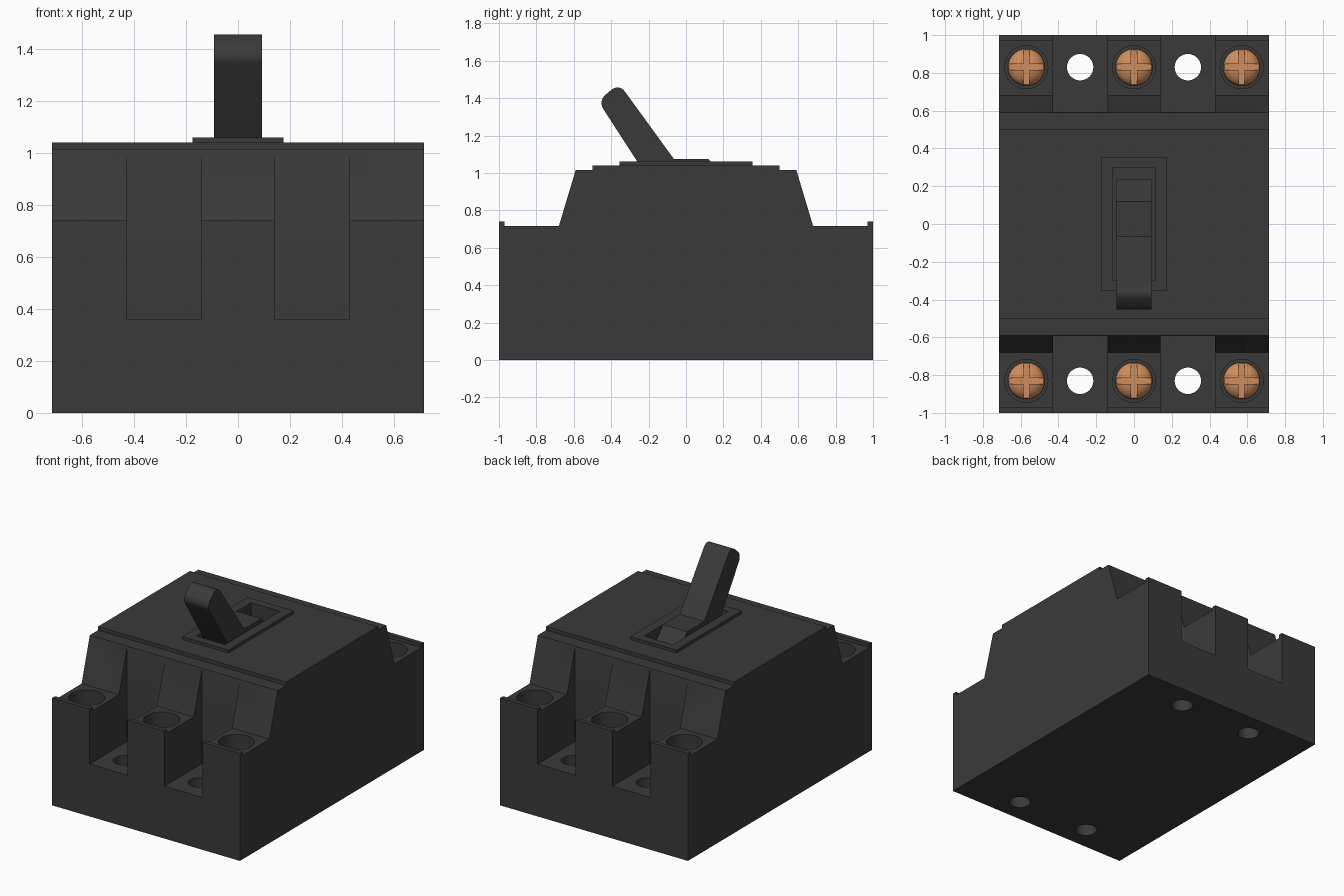
import bpy, bmesh, math
from mathutils import Matrix

cube = bpy.data.objects.get("Cube")
if cube:
    bpy.data.objects.remove(cube, do_unlink=True)


def material(name, rgb):
    m = bpy.data.materials.new(name)
    m.use_nodes = True
    m.diffuse_color = (*rgb, 1)
    bsdf = m.node_tree.nodes["Principled BSDF"]
    bsdf.inputs["Base Color"].default_value = (*rgb, 1)
    bsdf.inputs["Roughness"].default_value = 0.6
    return m


DARK = material("dark grey plastic", (0.042, 0.042, 0.042))
COPPER = material("copper", (0.62, 0.27, 0.11))


def finish(name, bm, mat):
    bmesh.ops.recalc_face_normals(bm, faces=bm.faces)
    mesh = bpy.data.meshes.new(name)
    bm.to_mesh(mesh)
    bm.free()
    mesh.materials.append(mat)
    ob = bpy.data.objects.new(name, mesh)
    bpy.context.collection.objects.link(ob)
    return ob


def prism(name, pts, half_x, mat=DARK, round_corners=(), radius=0.05):
    """Side profile in (y, z), extruded across x; chosen corners are rounded."""
    bm = bmesh.new()
    low = [bm.verts.new((-half_x, y, z)) for y, z in pts]
    high = [bm.verts.new((half_x, y, z)) for y, z in pts]
    bm.faces.new(low)
    bm.faces.new(high)
    n = len(pts)
    for i in range(n):
        j = (i + 1) % n
        bm.faces.new((low[i], low[j], high[j], high[i]))
    edges = [bm.edges.get((low[i], high[i])) for i in round_corners]
    if edges:
        bmesh.ops.bevel(bm, geom=edges, offset=radius, segments=8,
                        profile=0.5, affect='EDGES')
    return finish(name, bm, mat)


def boxes(name, bounds, mat=DARK):
    bm = bmesh.new()
    for x0, x1, y0, y1, z0, z1 in bounds:
        m = (Matrix.Translation(((x0 + x1) / 2, (y0 + y1) / 2, (z0 + z1) / 2))
             @ Matrix.Diagonal((x1 - x0, y1 - y0, z1 - z0, 1)))
        bmesh.ops.create_cube(bm, size=1, matrix=m)
    return finish(name, bm, mat)


def cylinders(name, centres, r, z0, z1):
    bm = bmesh.new()
    for x, y in centres:
        bmesh.ops.create_cone(bm, cap_ends=True, segments=32, radius1=r, radius2=r,
                              depth=z1 - z0,
                              matrix=Matrix.Translation((x, y, (z0 + z1) / 2)))
    return finish(name, bm, DARK)


def cut(ob, cutter):
    mod = ob.modifiers.new("cut", 'BOOLEAN')
    mod.operation = 'DIFFERENCE'
    mod.solver = 'EXACT'
    mod.object = cutter
    bpy.context.view_layer.objects.active = ob
    bpy.ops.object.modifier_apply(modifier=mod.name)


def discard(*cutters):
    for c in cutters:
        bpy.data.objects.remove(c, do_unlink=True)


def smooth(ob):
    bpy.ops.object.select_all(action='DESELECT')
    ob.select_set(True)
    bpy.context.view_layer.objects.active = ob
    bpy.ops.object.shade_smooth_by_angle(angle=math.radians(30))


SIDES = (-1, 1)
END_Y = 0.83

# Housing: mirrored side profile with end lips, sloped shoulders and raised top
half = [(1, 0), (1, 0.74), (0.97, 0.74), (0.97, 0.715), (0.68, 0.715),
        (0.59, 1.015), (0.5, 1.015), (0.5, 1.04)]
housing = prism("housing", half + [(-y, z) for y, z in reversed(half)], 0.715)
bezel = boxes("handle_bezel", [(-0.175, 0.175, -0.355, 0.355, 1.04, 1.06)])

# Slots between the poles, mounting holes, terminal wells and handle pit
slots = boxes("slot_cutter", [
    (min(sx * 0.14, sx * 0.43), max(sx * 0.14, sx * 0.43),
     min(sy * 0.594, sy * 1.1), max(sy * 0.594, sy * 1.1), 0.36, 1.2)
    for sx in SIDES for sy in SIDES])
mounts = cylinders("mount_cutter", [(sx * 0.285, sy * END_Y)
                                    for sx in SIDES for sy in SIDES], 0.07, -0.1, 0.5)
terminals = [(x, sy * END_Y) for x in (-0.57, 0, 0.57) for sy in SIDES]
wells = cylinders("well_cutter", terminals, 0.114, 0.45, 0.9)
pit = boxes("pit_cutter", [(-0.11, 0.11, -0.3, 0.3, 0.9, 1.2)])
for cutter in (slots, mounts, wells, pit):
    cut(housing, cutter)
cut(bezel, pit)
discard(slots, mounts, wells, pit)
smooth(housing)

# Handle: hub block and slanted lever with a rounded tip
handle = prism("handle", [(-0.157, 0.9), (-0.26, 1.06), (-0.47, 1.385), (-0.358, 1.478),
                          (-0.065, 1.075), (0.12, 1.075), (0.235, 0.94), (0.235, 0.9)],
               0.093, round_corners=(2, 3))
smooth(handle)


def terminal_screw(name, x, y):
    """Domed head with a cross recess, seated on the well floor."""
    bm = bmesh.new()
    r, base, rise, seg = 0.098, 0.45, 0.065, 32
    rings = []
    for k in range(8):
        a = math.pi / 2 * k / 8
        rr, z = r * math.cos(a), base + 0.02 + rise * math.sin(a)
        rings.append((rr, z))
    rings.insert(0, (r, base))
    loops = [[bm.verts.new((x + rr * math.cos(t), y + rr * math.sin(t), z))
              for t in (2 * math.pi * i / seg for i in range(seg))] for rr, z in rings]
    for a, b in zip(loops, loops[1:]):
        for i in range(seg):
            j = (i + 1) % seg
            bm.faces.new((a[i], a[j], b[j], b[i]))
    bm.faces.new(loops[0])
    bm.faces.new(loops[-1])
    head = finish(name, bm, COPPER)
    w = 0.016
    for hx, hy in ((w, 0.2), (0.2, w)):
        bar = boxes("cross_cutter", [(x - hx, x + hx, y - hy, y + hy, 0.492, 0.7)])
        cut(head, bar)
        discard(bar)
    smooth(head)
    for m in list(head.data.materials)[1:]:
        head.data.materials.pop()


for i, (x, y) in enumerate(terminals):
    terminal_screw(f"terminal_screw_{i + 1}", x, y)
